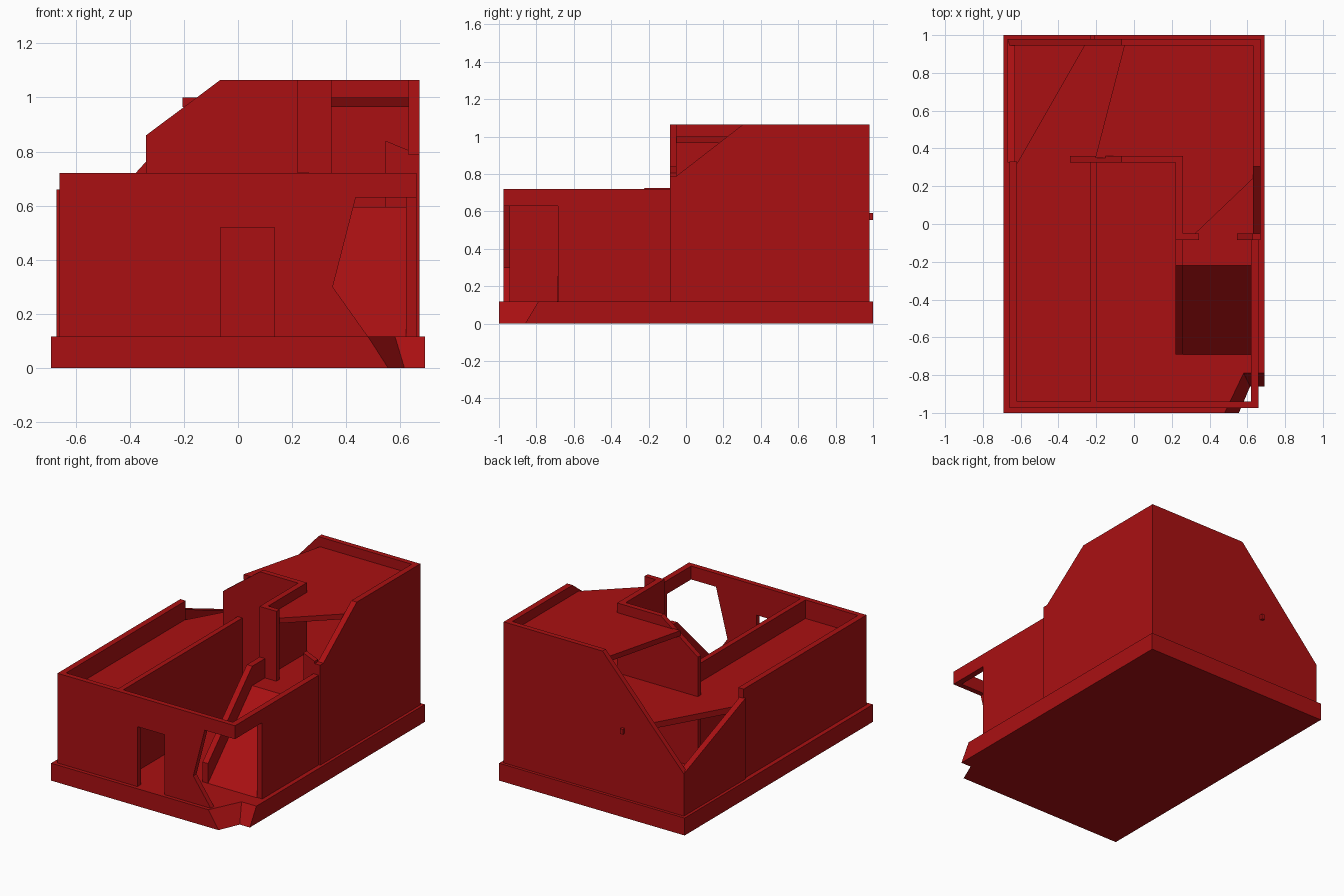
import bpy, bmesh

cube = bpy.data.objects.get("Cube")
if cube:
    bpy.data.objects.remove(cube, do_unlink=True)

red = bpy.data.materials.new("brick_red")
red.use_nodes = True
COLOUR = (0.40, 0.005, 0.006, 1)
red.diffuse_color = COLOUR
red.node_tree.nodes["Principled BSDF"].inputs["Base Color"].default_value = COLOUR


def loft(name, ring_a, ring_b):
    """Closed solid between two matching rings of 3D points."""
    bm = bmesh.new()
    a = [bm.verts.new(p) for p in ring_a]
    b = [bm.verts.new(p) for p in ring_b]
    bm.faces.new(a)
    bm.faces.new(b)
    for i in range(len(a)):
        j = (i + 1) % len(a)
        bm.faces.new((a[i], a[j], b[j], b[i]))
    bmesh.ops.recalc_face_normals(bm, faces=bm.faces)
    mesh = bpy.data.meshes.new(name)
    bm.to_mesh(mesh)
    bm.free()
    mesh.materials.append(red)
    obj = bpy.data.objects.new(name, mesh)
    bpy.context.collection.objects.link(obj)
    return obj


def prism(name, axis, lo, hi, outline):
    """Extrude a 2D outline along one axis; x: (y,z), y: (x,z), z: (x,y)."""
    place = {"x": lambda p, t: (t, p[0], p[1]),
             "y": lambda p, t: (p[0], t, p[1]),
             "z": lambda p, t: (p[0], p[1], t)}[axis]
    return loft(name, [place(p, lo) for p in outline], [place(p, hi) for p in outline])


def rect(a0, a1, b0, b1):
    return [(a0, b0), (a1, b0), (a1, b1), (a0, b1)]


GROUND, FLOOR, PARAPET, TOP = 0.117, 0.595, 0.72, 1.065
FRONT, BACK = -0.975, 0.98

# Base slab with a chipped front corner
bottom = [(-.69, -1), (.555, -1), (.615, -.86), (.69, -.86), (.69, 1), (-.69, 1)]
upper = [(-.69, -1), (.48, -1), (.58, -.79), (.69, -.79), (.69, 1), (-.69, 1)]
loft("base", [(x, y, 0) for x, y in bottom], [(x, y, GROUND) for x, y in upper])

# Front wall with doorway and broken corner
prism("front_wall", "y", FRONT, -.94, [
    (-.66, GROUND), (-.065, GROUND), (-.065, .52), (.135, .52), (.135, GROUND),
    (.48, GROUND), (.35, .30), (.435, .63), (.66, .63), (.66, PARAPET), (-.66, PARAPET)])

# Low side walls of the front half
prism("left_front_wall", "x", -.66, -.62, rect(-.94, .33, GROUND, PARAPET))
prism("right_front_wall", "x", .62, .66, [
    (-.94, .63), (-.685, .63), (-.685, GROUND), (-.085, GROUND),
    (-.085, PARAPET), (-.94, PARAPET)])

# Tall broken walls of the back half
prism("right_back_wall", "x", .63, .67, [
    (-.085, GROUND), (BACK, GROUND), (BACK, TOP), (.305, TOP), (-.05, .79), (-.085, .79)])
prism("left_back_wall", "x", -.67, -.63, [
    (.325, GROUND), (BACK, GROUND), (BACK, .40), (.325, .66)])
prism("back_wall", "y", .945, BACK, [
    (-.67, GROUND), (.67, GROUND), (.67, TOP), (-.065, TOP), (-.67, .40)])
prism("back_peg", "y", .97, 1.0, rect(-.23, -.21, .555, .59))

# Inner walls around the open courtyard
prism("courtyard_left_wall", "x", -.23, -.195, rect(-.94, .325, GROUND, PARAPET))
prism("courtyard_back_wall", "y", .325, .36, [
    (-.34, GROUND), (.26, GROUND), (.26, TOP), (-.065, TOP), (-.34, .86)])
prism("courtyard_right_wall", "x", .22, .26, rect(-.085, .325, GROUND, TOP))
prism("doorway_stub_left", "y", -.085, -.05, rect(.26, .345, FLOOR, TOP))
prism("doorway_stub_right", "y", -.085, -.05, [
    (.545, FLOOR), (.63, FLOOR), (.63, .805), (.545, .84)])

# Stair ramp and its solid rail
prism("stair_ramp", "x", .26, .62, [(-.69, GROUND), (-.22, GROUND), (-.22, FLOOR)])
prism("stair_rail", "x", .22, .26, [
    (-.69, GROUND), (-.085, GROUND), (-.085, .725), (-.22, .725), (-.69, .25)])

# Upper floor and broken roof
prism("upper_floor", "z", .555, FLOOR, [
    (-.63, -.95), (-.21, -.95), (-.21, .34), (.24, .34), (.24, -.22),
    (.63, -.22), (.63, .95), (-.26, .95), (-.62, .32), (-.63, .32)])
prism("roof", "z", .965, 1.0, [
    (-.05, .95), (.64, .95), (.64, .25), (.32, -.055), (.24, -.055),
    (.24, .35), (-.205, .35)])
